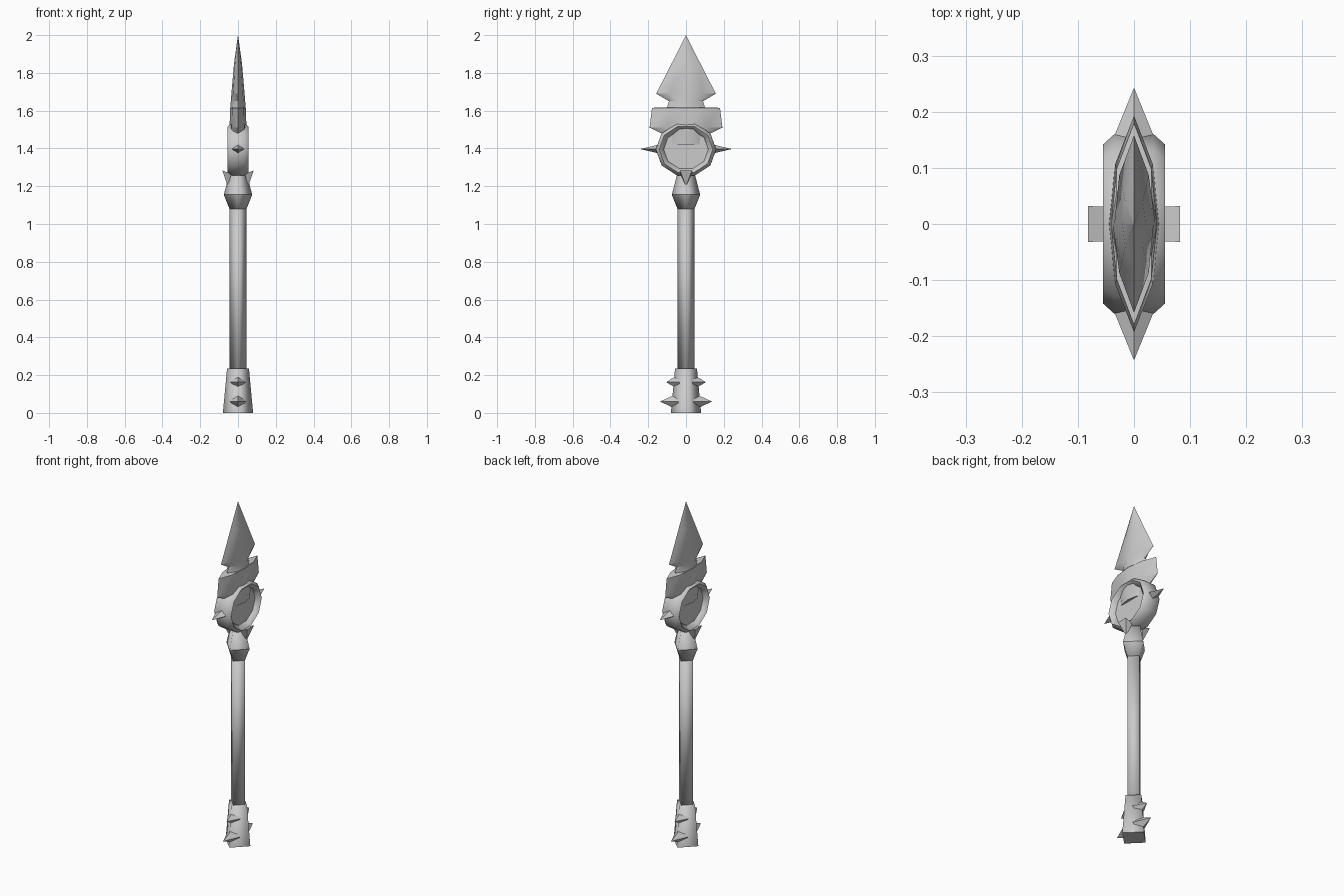
import bpy, bmesh, math
from mathutils import Vector

cube = bpy.data.objects.get("Cube")
if cube:
    bpy.data.objects.remove(cube, do_unlink=True)

steel = bpy.data.materials.new("grey_steel")
steel.use_nodes = True
grey = (0.6, 0.6, 0.6, 1)
steel.diffuse_color = grey
steel.node_tree.nodes["Principled BSDF"].inputs["Base Color"].default_value = grey


def finish(name, bm, smooth_angle=None):
    """Turn a bmesh into a shaded, coloured object."""
    bmesh.ops.remove_doubles(bm, verts=bm.verts, dist=0.0001)
    bmesh.ops.recalc_face_normals(bm, faces=bm.faces)
    mesh = bpy.data.meshes.new(name)
    bm.to_mesh(mesh)
    bm.free()
    mesh.materials.append(steel)
    obj = bpy.data.objects.new(name, mesh)
    bpy.context.collection.objects.link(obj)
    if smooth_angle:
        bpy.ops.object.select_all(action='DESELECT')
        obj.select_set(True)
        bpy.context.view_layer.objects.active = obj
        bpy.ops.object.shade_smooth_by_angle(angle=math.radians(smooth_angle))
    return obj


def loft(name, sections, closed=False, smooth_angle=None):
    """Skin a list of equal-sized point loops; cap the ends unless closed."""
    bm = bmesh.new()
    loops = [[bm.verts.new(p) for p in s] for s in sections]
    n = len(loops[0])
    pairs = list(zip(loops, loops[1:]))
    if closed:
        pairs.append((loops[-1], loops[0]))
    for a, b in pairs:
        for i in range(n):
            j = (i + 1) % n
            bm.faces.new((a[i], a[j], b[j], b[i]))
    if not closed:
        bm.faces.new(loops[0])
        bm.faces.new(loops[-1])
    return finish(name, bm, smooth_angle)


def diamond(r, z):
    return [(r, 0, z), (0, r, z), (-r, 0, z), (0, -r, z)]


def spike(name, base, tip):
    """Pyramid from a base loop to a tip."""
    bm = bmesh.new()
    ring = [bm.verts.new(p) for p in base]
    top = bm.verts.new(tip)
    bm.faces.new(ring)
    for i, v in enumerate(ring):
        bm.faces.new((v, ring[(i + 1) % len(ring)], top))
    return finish(name, bm)


# Four-sided handle parts, corners on the axes
loft("pommel", [diamond(0.08, 0), diamond(0.058, 0.235)], smooth_angle=91)
loft("shaft", [diamond(0.044, 0.2), diamond(0.044, 1.1)], smooth_angle=91)
loft("collar_lower", [diamond(0.045, 1.08), diamond(0.075, 1.155)], smooth_angle=91)
loft("collar_upper", [diamond(0.075, 1.155), diamond(0.045, 1.27)], smooth_angle=91)

# Ring: a chamfered section swept around the x axis
CZ = 1.395
half = [(0.118, 0.035), (0.142, 0.055), (0.16, 0.035)]
section = half + [(r, -x) for r, x in reversed(half)]
ring = []
for k in range(10):
    a = math.tau * k / 10
    ring.append([(x, r * math.cos(a), CZ + 0.9 * r * math.sin(a)) for r, x in section])
loft("ring", ring, closed=True, smooth_angle=50)

# Recessed plate filling the ring
loft("ring_plate", [[(x, 0.13 * math.cos(math.tau * k / 10),
                      CZ + 0.117 * math.sin(math.tau * k / 10)) for k in range(10)]
                    for x in (-0.028, 0.028)])

# Blade: lens sections of half width w and half thickness t
rows = [(1.42, 0.11, 0.044), (1.48, 0.13, 0.045), (1.51, 0.193, 0.045),
        (1.615, 0.18, 0.041), (1.618, 0.1, 0.041), (1.65, 0.09, 0.038),
        (1.69, 0.158, 0.035), (1.85, 0.076, 0.021), (2.0, 0.0004, 0.0004)]
blade = []
for z, w, t in rows:
    m, s = 0.55 * w, 0.75 * t
    blade.append([(t, 0, z), (s, m, z), (0, w, z), (-s, m, z),
                  (-t, 0, z), (-s, -m, z), (0, -w, z), (s, -m, z)])
loft("blade", blade, smooth_angle=35)

# Mirrored spikes and fangs
for side, word in ((-1, "front"), (1, "back")):
    for label, z, y, tip, w, h in (("ring", 1.397, 0.14, 0.243, 0.042, 0.024),
                                   ("pommel_upper", 0.163, 0.035, 0.105, 0.04, 0.042),
                                   ("pommel_lower", 0.06, 0.04, 0.138, 0.043, 0.045)):
        y *= side
        spike(f"{label}_spike_{word}",
              [(w, y, z), (0, y, z + h), (-w, y, z), (0, y, z - h)],
              (0, side * tip, z))

for side, word in ((-1, "right"), (1, "left")):
    spike(f"fang_{word}",
          [(side * 0.035, -0.03, 1.265), (side * 0.082, -0.032, 1.283),
           (side * 0.082, 0.032, 1.283), (side * 0.035, 0.03, 1.265)],
          (side * 0.055, 0, 1.2))
